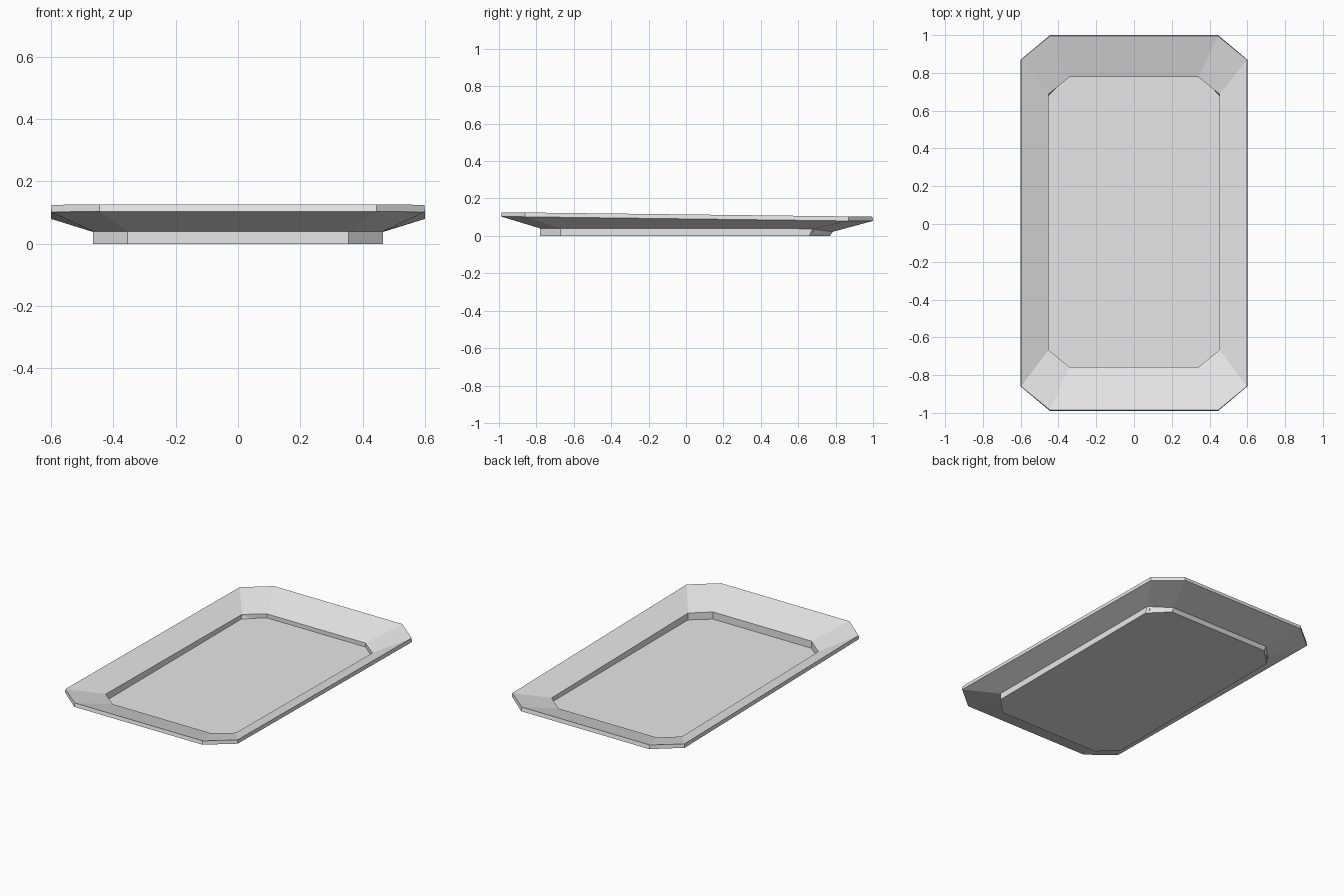
import bpy, bmesh

if "Cube" in bpy.data.objects:
    bpy.data.objects.remove(bpy.data.objects["Cube"])

grey = bpy.data.materials.new("light_grey")
grey.diffuse_color = (0.8, 0.8, 0.8, 1)
grey.use_nodes = True
grey.node_tree.nodes["Principled BSDF"].inputs["Base Color"].default_value = grey.diffuse_color


def octagon(bm, hx, cx, front, back, cut, z):
    """Chamfered rectangle; z = heights at front, front side, back side, back."""
    half = [(cx, front, z[0]), (hx, front + cut, z[1]),
            (hx, back - cut, z[2]), (cx, back, z[3])]
    pts = half + [(-x, y, h) for x, y, h in reversed(half)]
    return [bm.verts.new(p) for p in pts]


def loft(name, rings):
    bm = bmesh.new()
    loops = [octagon(bm, *r) for r in rings]
    for a, b in zip(loops, loops[1:]):
        for i in range(8):
            j = (i + 1) % 8
            bm.faces.new((a[i], a[j], b[j], b[i]))
    bm.faces.new(list(reversed(loops[0])))
    bm.faces.new(loops[-1])
    bmesh.ops.recalc_face_normals(bm, faces=bm.faces)
    me = bpy.data.meshes.new(name)
    bm.to_mesh(me)
    bm.free()
    me.materials.append(grey)
    ob = bpy.data.objects.new(name, me)
    bpy.context.collection.objects.link(ob)
    return ob


# Tray: foot, flared underside, lip, sloping rim, inner wall and floor
loft("tray", [
    (0.465, 0.355, -0.78, 0.77, 0.11, (0, 0, 0, 0)),
    (0.465, 0.355, -0.78, 0.785, 0.11, (0.04, 0.04, 0.038, 0.022)),
    (0.60, 0.445, -0.99, 1.0, 0.13, (0.104, 0.102, 0.08, 0.08)),
    (0.598, 0.445, -0.985, 0.995, 0.125, (0.126, 0.125, 0.104, 0.104)),
    (0.453, 0.342, -0.757, 0.777, 0.09, (0.06, 0.058, 0.042, 0.04)),
    (0.453, 0.342, -0.757, 0.777, 0.09, (0.015,) * 4),
])
